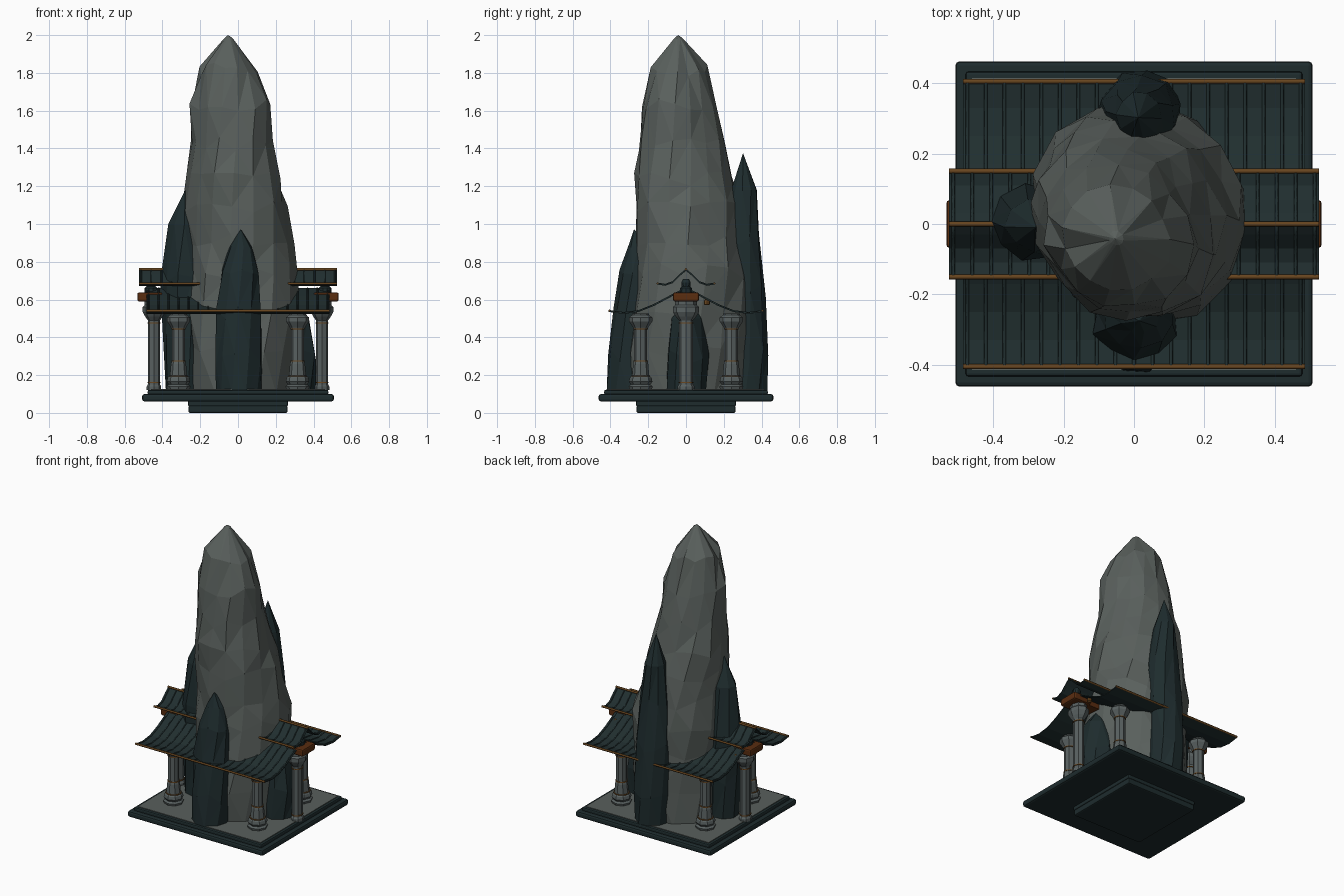
import bpy, bmesh, math, random
from mathutils import Vector

if "Cube" in bpy.data.objects:
    bpy.data.objects.remove(bpy.data.objects["Cube"])
random.seed(4)


def material(name, r, g, b):
    m = bpy.data.materials.new(name)
    m.use_nodes = True
    m.diffuse_color = (r, g, b, 1)
    node = m.node_tree.nodes["Principled BSDF"]
    node.inputs["Base Color"].default_value = (r, g, b, 1)
    node.inputs["Roughness"].default_value = 0.8
    return m


GREY = material("grey stone", 0.10, 0.116, 0.108)
DARK = material("dark stone", 0.013, 0.025, 0.027)
TILE = material("roof tile", 0.015, 0.028, 0.029)
PALE = material("column stone", 0.10, 0.12, 0.12)
GOLD = material("aged gold", 0.14, 0.061, 0.014)
WOOD = material("red wood", 0.10, 0.026, 0.005)


def finish(name, bm, mat):
    bmesh.ops.recalc_face_normals(bm, faces=bm.faces)
    me = bpy.data.meshes.new(name)
    bm.to_mesh(me)
    bm.free()
    ob = bpy.data.objects.new(name, me)
    bpy.context.collection.objects.link(ob)
    me.materials.append(mat)


def box(name, x0, x1, y0, y1, z0, z1, mat, bevel=0.0):
    bm = bmesh.new()
    bmesh.ops.create_cube(bm, size=1)
    for v in bm.verts:
        v.co = Vector(((x0 + x1) / 2 + v.co.x * (x1 - x0),
                       (y0 + y1) / 2 + v.co.y * (y1 - y0),
                       (z0 + z1) / 2 + v.co.z * (z1 - z0)))
    if bevel:
        bmesh.ops.bevel(bm, geom=bm.edges[:], offset=bevel, segments=2,
                        affect="EDGES", profile=0.5)
    finish(name, bm, mat)


def slab(name, hx, hy, z0, z1, mat, bevel=0.0):
    box(name, -hx, hx, -hy, hy, z0, z1, mat, bevel)


def loft(bm, rings, closed_ends=True):
    """Skin closed loops of points."""
    loops = [[bm.verts.new(p) for p in r] for r in rings]
    n = len(loops[0])
    for a, b in zip(loops, loops[1:]):
        for i in range(n):
            j = (i + 1) % n
            bm.faces.new((a[i], a[j], b[j], b[i]))
    if closed_ends:
        bm.faces.new(loops[0])
        bm.faces.new(loops[-1])
    return loops


def lathe(name, profile, x, y, mat, sides=12, squash=1.0, flute=0.0):
    bm = bmesh.new()
    rings = []
    for r, z in profile:
        ring = []
        for i in range(sides):
            a = math.tau * i / sides
            q = r * (1 - flute * (i % 2))
            ring.append((x + squash * q * math.cos(a), y + q * math.sin(a), z))
        rings.append(ring)
    loft(bm, rings)
    finish(name, bm, mat)


def rock(name, levels, peak, mat, sides, rough, skew=0.0):
    """Faceted spire; each level is height, x extent, y extent. Skew swells one diagonal."""
    bm = bmesh.new()
    rings = []
    for k, (z, x0, x1, y0, y1) in enumerate(levels):
        ring = []
        for i in range(sides):
            a = math.tau * (i + 0.22 * k) / sides
            f = 1.01 - skew * math.sin(2 * a) + random.uniform(-rough, rough)
            dz = random.uniform(-0.04, 0.04) if 0 < k < len(levels) - 1 else 0
            ring.append(((x0 + x1) / 2 + f * (x1 - x0) / 2 * math.cos(a),
                         (y0 + y1) / 2 + f * (y1 - y0) / 2 * math.sin(a), z + dz))
        rings.append(ring)
    loops = loft(bm, rings, False)
    bm.faces.new(loops[0])
    tip = bm.verts.new(peak)
    top = loops[-1]
    for i in range(sides):
        bm.faces.new((top[i], top[(i + 1) % sides], tip))
    bmesh.ops.triangulate(bm, faces=bm.faces[:], quad_method="SHORT_EDGE")
    finish(name, bm, mat)


def tube(name, points, radius, mat):
    cu = bpy.data.curves.new(name, "CURVE")
    cu.dimensions = "3D"
    cu.bevel_depth = radius
    cu.bevel_resolution = 1
    cu.use_fill_caps = True
    sp = cu.splines.new("POLY")
    sp.points.add(len(points) - 1)
    for p, co in zip(sp.points, points):
        p.co = (*co, 1)
    ob = bpy.data.objects.new(name, cu)
    bpy.context.collection.objects.link(ob)
    cu.materials.append(mat)


def roof(name, half, half_profile, ribs):
    """Curved sheet over the x axis with tile ribs and gold edge poles."""
    prof = [(-y, z) for y, z in half_profile] + [(y, z) for y, z in half_profile[-2::-1]]
    bm = bmesh.new()
    section = prof + [(y, z - 0.006) for y, z in reversed(prof)]
    loft(bm, [[(x, y, z) for y, z in section] for x in (-half, half)])
    finish(name, bm, TILE)
    for i in range(ribs):
        x = -half + 0.012 + (2 * half - 0.024) * i / (ribs - 1)
        tube(name + "_rib", [(x, y, z) for y, z in prof], 0.005, TILE)
    for y, z in (prof[0], prof[-1]):
        tube(name + "_eave_pole", [(-half, y, z), (half, y, z)], 0.007, GOLD)


# Stepped base
slab("base_foot", 0.262, 0.262, 0.0, 0.04, DARK, 0.008)
slab("base_foot_lip", 0.265, 0.265, 0.035, 0.065, DARK, 0.008)
slab("base_slab", 0.507, 0.462, 0.06, 0.10, DARK, 0.012)
slab("base_step", 0.478, 0.433, 0.095, 0.122, DARK, 0.008)
slab("floor", 0.46, 0.415, 0.118, 0.126, GREY)

# Central spire
rock("main_rock", [
    (0.10, -0.26, 0.29, -0.30, 0.35), (0.32, -0.275, 0.305, -0.295, 0.35),
    (0.56, -0.285, 0.33, -0.28, 0.345), (0.75, -0.285, 0.315, -0.27, 0.33),
    (0.92, -0.275, 0.285, -0.26, 0.31), (1.08, -0.28, 0.25, -0.26, 0.285),
    (1.24, -0.28, 0.22, -0.27, 0.25), (1.42, -0.25, 0.175, -0.255, 0.21),
    (1.62, -0.25, 0.165, -0.235, 0.16), (1.82, -0.205, 0.10, -0.19, 0.105),
    (1.985, -0.07, -0.03, -0.06, -0.02)], (-0.053, -0.042, 2.0), GREY, 15, 0.05, 0.05)

# Smaller dark spires around it
rock("front_rock", [
    (0.10, -0.11, 0.12, -0.42, -0.18), (0.30, -0.12, 0.13, -0.41, -0.18),
    (0.52, -0.115, 0.125, -0.385, -0.18), (0.72, -0.09, 0.11, -0.35, -0.18),
    (0.88, -0.045, 0.075, -0.31, -0.19)], (0.015, -0.275, 0.972), DARK, 10, 0.06)
rock("back_rock", [
    (0.10, -0.09, 0.13, 0.20, 0.43), (0.30, -0.10, 0.135, 0.20, 0.44),
    (0.65, -0.095, 0.13, 0.20, 0.42), (0.93, -0.08, 0.115, 0.21, 0.39),
    (1.18, -0.05, 0.075, 0.235, 0.375)], (0.012, 0.302, 1.375), DARK, 10, 0.06)
rock("right_rock", [
    (0.10, -0.385, -0.18, -0.10, 0.10), (0.40, -0.395, -0.18, -0.105, 0.11),
    (0.72, -0.405, -0.18, -0.10, 0.11), (1.00, -0.365, -0.19, -0.075, 0.075)],
    (-0.28, -0.01, 1.18), DARK, 9, 0.06)
rock("left_rock", [
    (0.10, 0.18, 0.41, -0.10, 0.11), (0.30, 0.18, 0.42, -0.10, 0.115),
    (0.50, 0.18, 0.375, -0.085, 0.095)], (0.28, 0.01, 0.645), DARK, 9, 0.06)

# Lower and upper curved roofs
roof("lower_roof", 0.485, [(0.405, 0.54), (0.33, 0.53), (0.25, 0.54), (0.17, 0.572),
                           (0.08, 0.62), (0.0, 0.66)], 19)
roof("upper_roof", 0.525, [(0.15, 0.685), (0.11, 0.679), (0.07, 0.693),
                           (0.03, 0.733), (0.0, 0.758)], 20)
tube("ridge_pole", [(-0.525, 0, 0.76), (0.525, 0, 0.76)], 0.007, GOLD)

for sx in (-1, 1):
    # Corner columns with flared feet and capitals
    for sy in (-1, 1):
        x, y = sx * 0.315, sy * 0.24
        lathe("corner_column", [
            (0.058, 0.12), (0.064, 0.14), (0.052, 0.15), (0.062, 0.165), (0.058, 0.185),
            (0.045, 0.20), (0.040, 0.26), (0.034, 0.28), (0.034, 0.44), (0.042, 0.455),
            (0.052, 0.47), (0.062, 0.485), (0.062, 0.505), (0.045, 0.518), (0.045, 0.526)],
            x, y, PALE, 16, 1.0, 0.08)
        for z, r in ((0.195, 0.050), (0.275, 0.038), (0.445, 0.038)):
            lathe("corner_column_band", [(r, z - 0.003), (r, z + 0.003)], x, y, GOLD, 16)

    # Side column carrying the ridge beam
    x = sx * 0.445
    lathe("side_column", [
        (0.045, 0.12), (0.045, 0.14), (0.038, 0.15), (0.038, 0.49), (0.055, 0.51),
        (0.07, 0.535), (0.07, 0.56), (0.058, 0.57), (0.058, 0.592)], x, 0, PALE, 16, 0.85, 0.08)
    for z in (0.16, 0.475):
        lathe("side_column_band", [(0.041, z - 0.003), (0.041, z + 0.003)], x, 0, GOLD, 16, 0.85)
    inner, outer = sorted((sx * 0.40, sx * 0.533))
    box("beam_end", inner, outer, -0.068, 0.068, 0.59, 0.638, WOOD, 0.01)
    inner, outer = sorted((sx * 0.25, sx * 0.42))
    box("beam", inner, outer, -0.045, 0.045, 0.598, 0.632, WOOD)
    lathe("roof_post", [(0.034, 0.635), (0.034, 0.66), (0.024, 0.67), (0.026, 0.69),
                        (0.016, 0.71)], sx * 0.46, 0, DARK, 10)
    lathe("hanging_bell", [(0.006, 0.57), (0.016, 0.575), (0.016, 0.59), (0.006, 0.605)],
          sx * 0.45, 0.11, GOLD, 8)
